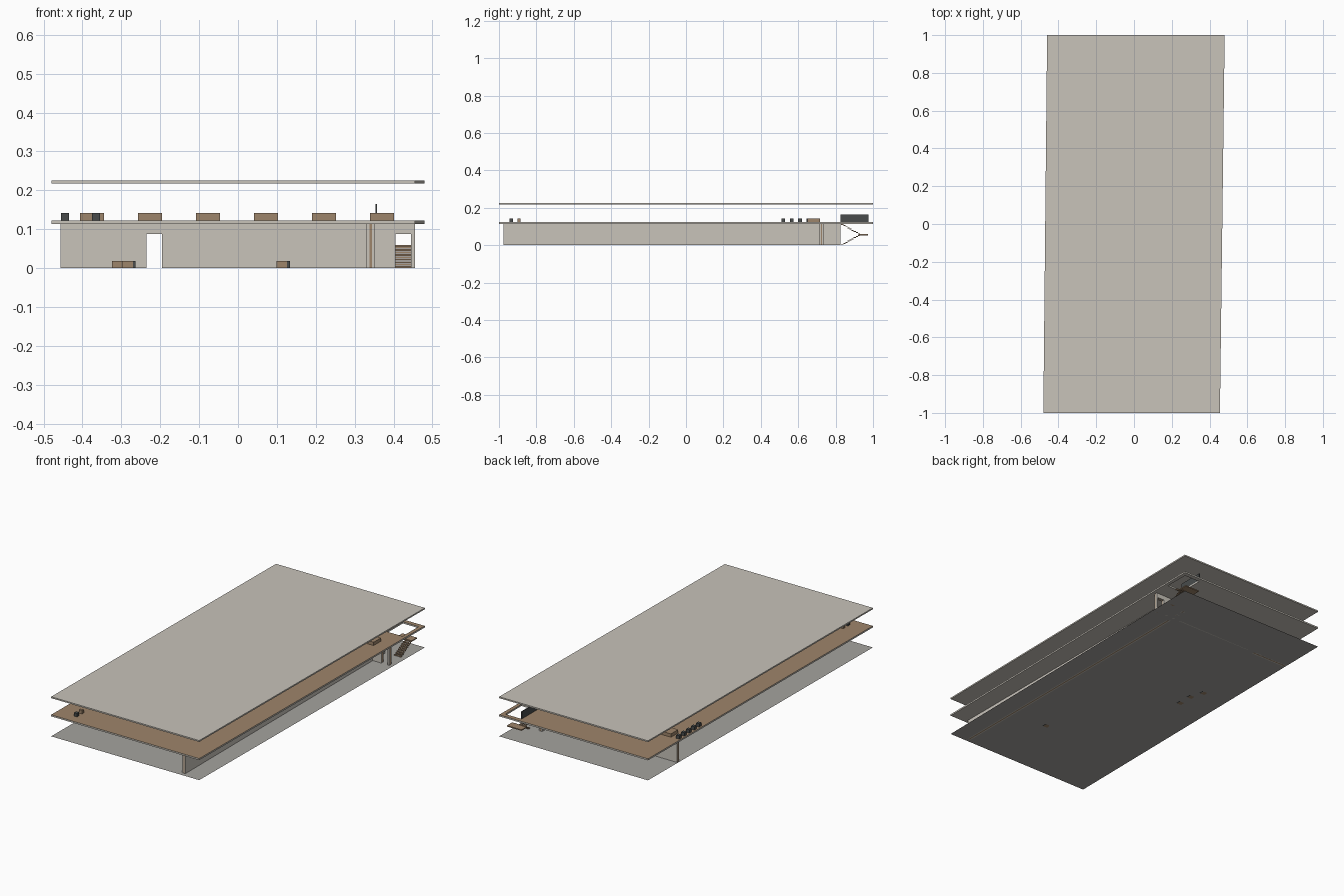
import bpy
import bmesh
from mathutils import Vector

if "Cube" in bpy.data.objects:
    bpy.data.objects.remove(bpy.data.objects["Cube"])


def material(name, rgb):
    linear = [(c / 255 / 12.92) if c < 11 else ((c / 255 + 0.055) / 1.055) ** 2.4 for c in rgb]
    m = bpy.data.materials.new(name)
    m.use_nodes = True
    m.diffuse_color = (*linear, 1)
    m.node_tree.nodes["Principled BSDF"].inputs["Base Color"].default_value = (*linear, 1)
    return m


CONCRETE = material("pale concrete", (200, 195, 186))
WOOD = material("brown wood", (158, 133, 107))
GROUND = material("ground grey", (165, 163, 159))
DARK = material("dark grey", (72, 75, 75))


def prism(name, points, direction, mats):
    """Extrude a flat outline along a direction."""
    bm = bmesh.new()
    face = bm.faces.new([bm.verts.new(p) for p in points])
    direction = Vector(direction)
    if direction.length > 0:
        ext = bmesh.ops.extrude_face_region(bm, geom=[face])
        moved = [v for v in ext["geom"] if isinstance(v, bmesh.types.BMVert)]
        bmesh.ops.translate(bm, vec=direction, verts=moved)
        bmesh.ops.recalc_face_normals(bm, faces=bm.faces[:])
    mesh = bpy.data.meshes.new(name)
    bm.to_mesh(mesh)
    bm.free()
    for m in mats:
        mesh.materials.append(m)
    obj = bpy.data.objects.new(name, mesh)
    bpy.context.collection.objects.link(obj)
    return obj


def box(name, x, y, z, mat):
    outline = [(x[0], y[0], z[0]), (x[1], y[0], z[0]), (x[1], y[1], z[0]), (x[0], y[1], z[0])]
    return prism(name, outline, (0, 0, z[1] - z[0]), [mat])


def block(name, x, y, z, w, d, h, mat):
    """Box standing on height z, centred on x and y."""
    return box(name, (x - w / 2, x + w / 2), (y - d / 2, y + d / 2), (z, z + h), mat)


# Ground sheet and the two slabs share one skewed outline
PLAN = [(-0.48, -1), (0.455, -1), (0.48, 1), (-0.46, 1)]


def slab(name, low, high, mats):
    return prism(name, [(x, y, low) for x, y in PLAN], (0, 0, high - low), mats)


FLOOR = 0.123
CEILING = 0.114
slab("ground", 0, 0, [GROUND])
slab("roof", 0.218, 0.226, [CONCRETE])
floor = slab("upper_floor", CEILING, FLOOR, [CONCRETE, WOOD])
for p in floor.data.polygons:
    if p.normal.z > 0.5:
        p.material_index = 1

# Stairwell opening in the upper floor
cutter = box("stairwell_cutter", (0.358, 0.458), (0.83, 0.975), (0.1, 0.14), CONCRETE)
cutter.hide_render = True
cutter.hide_viewport = True
cut = floor.modifiers.new("stairwell", "BOOLEAN")
cut.operation = "DIFFERENCE"
cut.solver = "EXACT"
cut.object = cutter

# Long wall and back wall: wood core between two pale leaves
LEAVES = [("outer", 0, 0.007, CONCRETE), ("core", 0.007, 0.014, WOOD), ("inner", 0.014, 0.02, CONCRETE)]
DOOR = 0.088
back_outline = [(-0.457, 0), (-0.235, 0), (-0.235, DOOR), (-0.195, DOOR), (-0.195, 0), (0.405, 0),
                (0.405, DOOR), (0.445, DOOR), (0.445, 0), (0.455, 0), (0.455, CEILING), (-0.457, CEILING)]
for leaf, a, b, mat in LEAVES:
    box("long_wall_front_" + leaf, (0.331 + a, 0.331 + b), (-0.976, 0.714), (0, CEILING), mat)
    box("long_wall_back_" + leaf, (0.331 + a, 0.331 + b), (0.734, 0.825), (0, CEILING), mat)
    prism("back_wall_" + leaf, [(x, 0.714 + a, z) for x, z in back_outline], (0, b - a, 0), [mat])

# Dog-leg stair with a half landing
STEPS = 9
RISE = CEILING / 2 / STEPS
GOING = 0.1 / STEPS
for i in range(STEPS):
    y = 0.83 + i * GOING
    box(f"lower_tread_{i + 1}", (0.405, 0.448), (y, y + GOING), (i * RISE, i * RISE + 0.005), WOOD)
    z = CEILING - i * RISE
    box(f"upper_tread_{i + 1}", (0.36, 0.402), (y, y + GOING), (z - 0.005, z), WOOD)
box("stair_landing", (0.358, 0.45), (0.925, 0.972), (0.053, 0.059), WOOD)

# Guard panel beside the stairwell
box("stair_guard", (0.354, 0.358), (0.825, 0.975), (FLOOR, 0.165), DARK)

# Upper floor: row of desks, row of stools, and a small seating pair
for i in range(6):
    block(f"desk_{i + 1}", -0.375 + i * 0.149, 0.683, FLOOR, 0.062, 0.065, 0.019, WOOD)
for i in range(5):
    block(f"stool_{i + 1}", -0.445, 0.52 + i * 0.045, FLOOR, 0.02, 0.02, 0.019, DARK)
block("front_stool", -0.365, -0.935, FLOOR, 0.02, 0.02, 0.019, DARK)
block("front_table", -0.365, -0.892, FLOOR, 0.02, 0.016, 0.019, WOOD)

# Ground floor: low seats with dark sides
for i, (x, y) in enumerate([(-0.284, 0.054), (-0.284, 0.14), (-0.31, 0.217), (0.113, -0.6)]):
    block(f"low_seat_{i + 1}", x, y, 0, 0.027, 0.027, 0.018, WOOD)
    block(f"low_seat_side_{i + 1}", x + 0.017, y, 0, 0.007, 0.027, 0.018, DARK)
